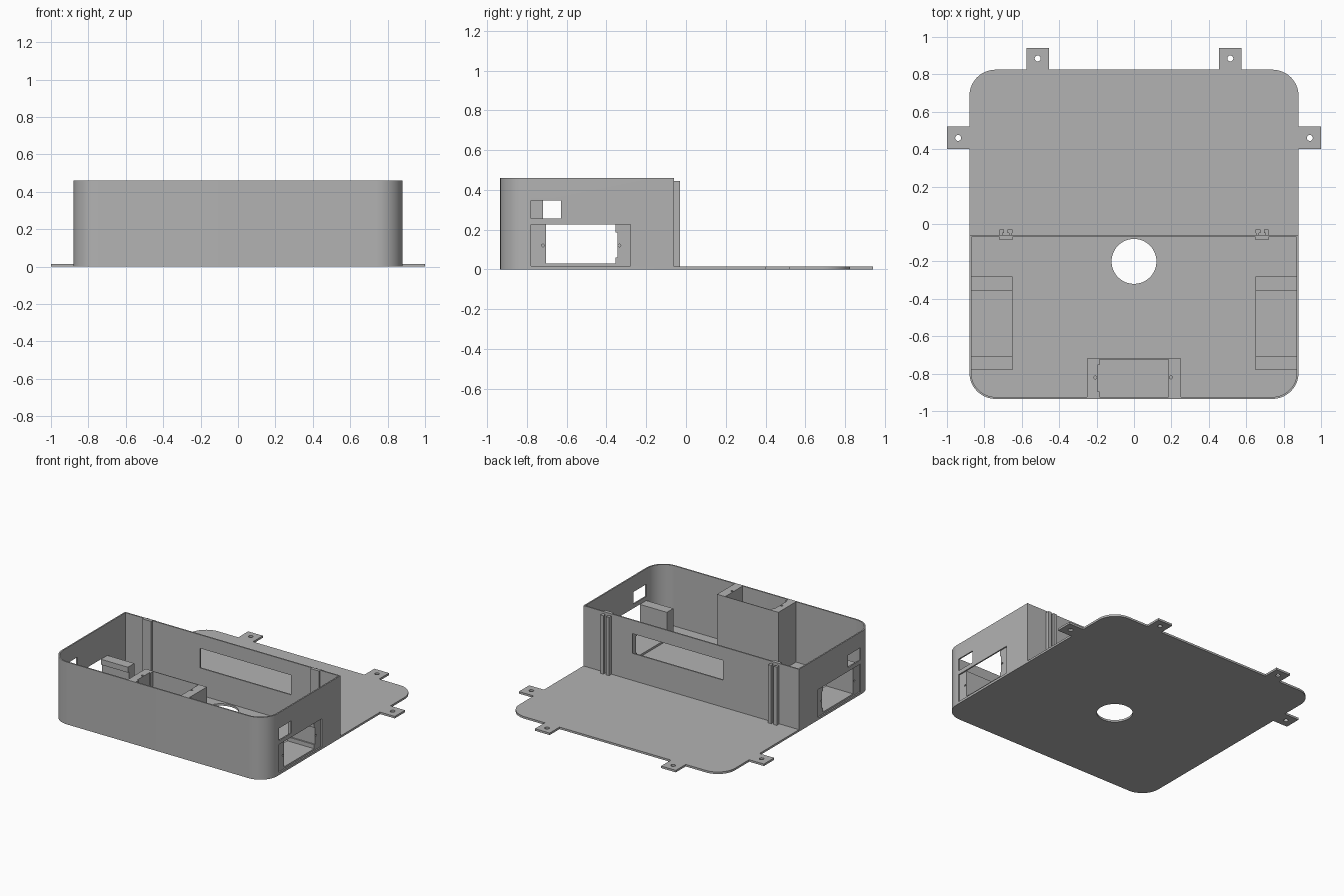
import bpy, bmesh, math

if "Cube" in bpy.data.objects:
    bpy.data.objects.remove(bpy.data.objects["Cube"])

grey = bpy.data.materials.new("plain_grey")
grey.use_nodes = True
COLOUR = (0.45, 0.45, 0.45, 1)
grey.diffuse_color = COLOUR
grey.node_tree.nodes["Principled BSDF"].inputs["Base Color"].default_value = COLOUR

W, FRONT, BACK, DIV = 0.88, -0.935, 0.825, -0.06
FLOOR, TOP, T, R = 0.015, 0.46, 0.01, 0.14


def prism(name, outline, z0, z1):
    bm = bmesh.new()
    base = bm.faces.new([bm.verts.new((x, y, z0)) for x, y in outline])
    top = bmesh.ops.extrude_face_region(bm, geom=[base])
    verts = [v for v in top["geom"] if isinstance(v, bmesh.types.BMVert)]
    bmesh.ops.translate(bm, verts=verts, vec=(0, 0, z1 - z0))
    bmesh.ops.recalc_face_normals(bm, faces=bm.faces[:])
    mesh = bpy.data.meshes.new(name)
    bm.to_mesh(mesh)
    bm.free()
    ob = bpy.data.objects.new(name, mesh)
    bpy.context.collection.objects.link(ob)
    mesh.materials.append(grey)
    return ob


def box(name, x0, x1, y0, y1, z0, z1):
    x0, x1 = sorted((x0, x1))
    return prism(name, [(x0, y0), (x1, y0), (x1, y1), (x0, y1)], z0, z1)


def disc(name, x, y, r, z0, z1, n=24):
    angles = [2 * math.pi * i / n for i in range(n)]
    return prism(name, [(x + r * math.cos(a), y + r * math.sin(a)) for a in angles], z0, z1)


def rounded(x, y0, y1, r, round_back):
    """Rectangle outline with rounded front corners and optional rounded back ones."""
    pts = []
    corners = [(-x, y0, 1, 1, 180), (x, y0, -1, 1, 270), (x, y1, -1, -1, 0), (-x, y1, 1, -1, 90)]
    for cx, cy, sx, sy, start in corners:
        if sy < 0 and not round_back:
            pts.append((cx, cy))
            continue
        for i in range(17):
            a = math.radians(start + 90 * i / 16)
            pts.append((cx + sx * r + r * math.cos(a), cy + sy * r + r * math.sin(a)))
    return pts


def cut(ob, *cutters):
    """Subtract the cutters, bake the result and delete them."""
    for c in cutters:
        mod = ob.modifiers.new("cut", "BOOLEAN")
        mod.operation, mod.solver, mod.object = "DIFFERENCE", "EXACT", c
    bpy.context.view_layer.update()
    graph = bpy.context.evaluated_depsgraph_get()
    mesh = bpy.data.meshes.new_from_object(ob.evaluated_get(graph))
    ob.modifiers.clear()
    ob.data = mesh
    for c in cutters:
        bpy.data.objects.remove(c)
    return ob


def smooth(ob):
    bpy.ops.object.select_all(action="DESELECT")
    ob.select_set(True)
    bpy.context.view_layer.objects.active = ob
    bpy.ops.object.shade_smooth_by_angle(angle=math.radians(30))


# Base plate with the round cable hole
plate = prism("base_plate", rounded(W, FRONT, BACK, R, True), 0, FLOOR)
smooth(cut(plate, disc("hole", 0, -0.2, 0.12, -1, 1, 64)))

# Housing walls with side windows and the long slot in the rear wall
walls = prism("housing_walls", rounded(W, FRONT, DIV, R, False), FLOOR, TOP)
cut(walls, prism("inside", rounded(W - T, FRONT + T, DIV - T, R - T, False), -1, 1))
cut(walls, box("side_window", -2, 2, -0.78, -0.28, FLOOR + 0.002, 0.225),
    box("small_window", -2, 2, -0.78, -0.63, 0.255, 0.345),
    box("rear_window", -0.26, 0.48, -0.2, 0.2, 0.215, 0.36))
smooth(walls)

for side, s in (("left", 1), ("right", -1)):
    # Screw tabs
    tab = box(f"{side}_back_tab", s * 0.455, s * 0.575, BACK, 0.94, 0, FLOOR)
    smooth(cut(tab, disc("hole", s * 0.515, 0.885, 0.016, -1, 1)))
    tab = box(f"{side}_side_tab", s * W, s * 1.0, 0.40, 0.52, 0, FLOOR)
    smooth(cut(tab, disc("hole", s * 0.94, 0.46, 0.016, -1, 1)))

    # Side motor holder: two posts, a low sill and a cable groove
    inner, outer = s * 0.65, s * (W - T)
    for part, y0, y1, hole_y in (("front", -0.78, -0.705, -0.72), ("rear", -0.355, -0.28, -0.335)):
        post = box(f"{side}_{part}_holder_post", inner, outer, y0, y1, FLOOR, 0.225)
        screw = disc("screw", 0, 0, 0.007, -0.1, 0.1, 16)
        screw.rotation_euler.y = math.pi / 2
        screw.location = (outer, hole_y, 0.12)
        cutters = [screw]
        if part == "rear":
            cutters.append(box("groove", s * 0.6, s * 0.95, -0.4, -0.345, 0.06, 0.185))
        cut(post, *cutters)
    box(f"{side}_holder_sill", inner, outer, -0.705, -0.355, FLOOR, 0.03)

    # Vertical clip on the rear wall: backing strip and two outer rails with wider heads
    c = s * 0.685
    box(f"{side}_clip_backing", c - 0.035, c + 0.035, -0.085, DIV - T, FLOOR, TOP)
    for rail, k in (("inner", -1), ("outer", 1)):
        box(f"{side}_clip_{rail}_neck", c + k * 0.018, c + k * 0.033, DIV, -0.048, FLOOR, 0.445)
        box(f"{side}_clip_{rail}_head", c + k * 0.01, c + k * 0.035, -0.048, -0.03, FLOOR, 0.445)

# Front motor holder: open-topped pocket with a cable groove and screw holes
holder = box("front_holder", -0.25, 0.25, FRONT + T, -0.72, FLOOR, TOP)
cut(holder, box("pocket", -0.185, 0.185, FRONT, -0.725, 0.03, 1),
    box("groove", -0.195, -0.15, -0.895, -0.755, 0.03, 1))
cut(holder, disc("screw", -0.207, -0.82, 0.008, 0.35, 1, 16),
    disc("screw", 0.197, -0.82, 0.008, 0.35, 1, 16))
